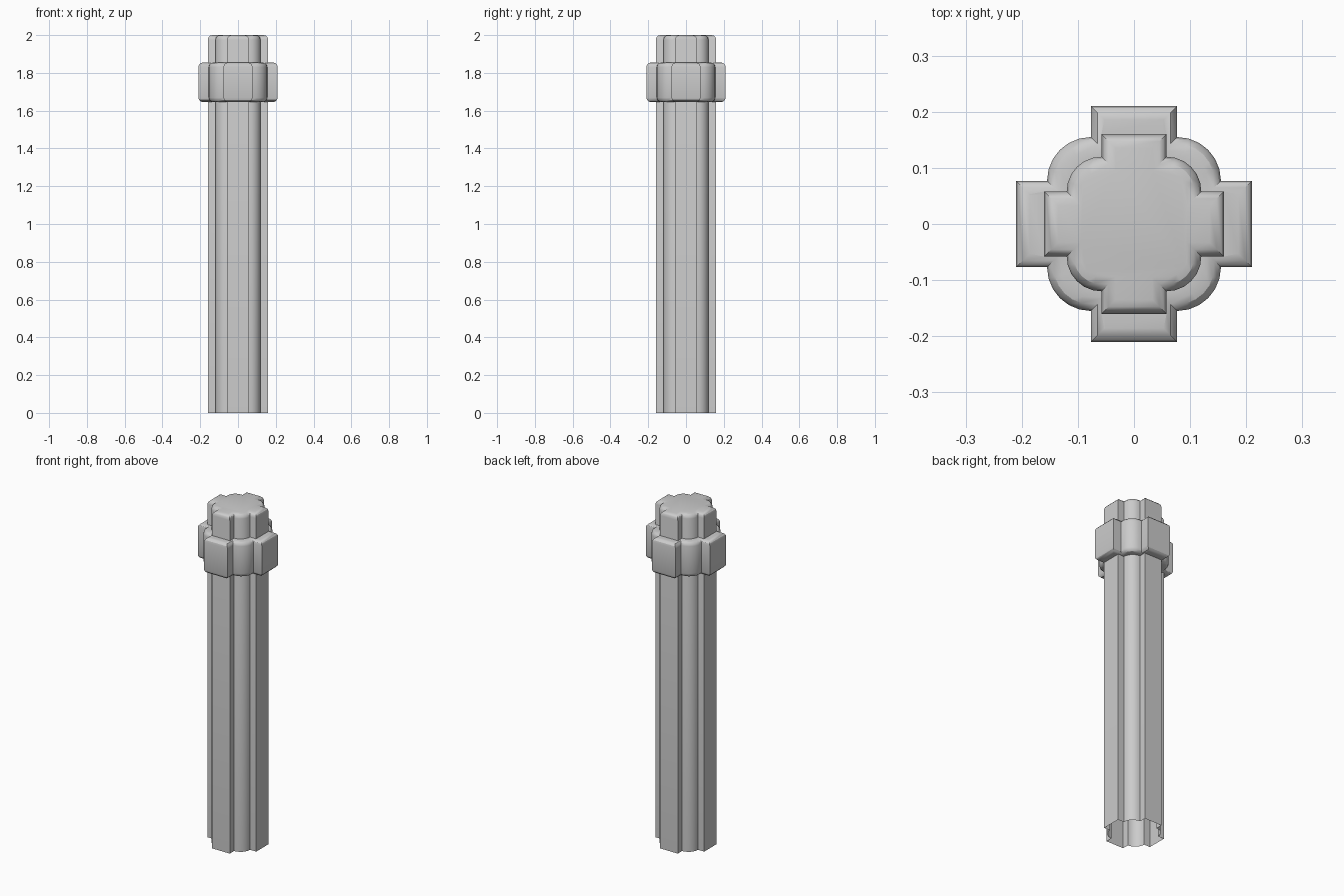
import bpy, bmesh
from math import sin, cos, pi

if "Cube" in bpy.data.objects:
    bpy.data.objects.remove(bpy.data.objects["Cube"])

ARC = 6  # segments in each rounded corner lobe


def section(arm, w, r, d):
    """Cross with rounded corner lobes, inset by d."""
    quarter = [(arm - d, -w + d), (arm - d, w - d)]
    for i in range(ARC + 1):
        t = i / ARC * pi / 2
        x, y = w + (r - d) * cos(t), w + (r - d) * sin(t)
        if i == 0:
            y -= d
        if i == ARC:
            x -= d
        quarter.append((x, y))
    pts = []
    for _ in range(4):
        pts += quarter
        quarter = [(-y, x) for x, y in quarter]
    return pts


def loft(name, rings, cap_top):
    """Skin a stack of (outline, z) rings."""
    bm = bmesh.new()
    loops = [[bm.verts.new((x, y, z)) for x, y in pts] for pts, z in rings]
    n = len(loops[0])
    for a, b in zip(loops, loops[1:]):
        for i in range(n):
            j = (i + 1) % n
            bm.faces.new((a[i], a[j], b[j], b[i]))
    if cap_top:
        bm.faces.new(loops[-1])
    me = bpy.data.meshes.new(name)
    bm.to_mesh(me)
    bm.free()
    ob = bpy.data.objects.new(name, me)
    bpy.context.collection.objects.link(ob)
    bpy.ops.object.select_all(action='DESELECT')
    ob.select_set(True)
    bpy.context.view_layer.objects.active = ob
    bpy.ops.object.shade_smooth_by_angle(angle=pi / 6)
    return ob


def rounded(dims, z, b, sign, steps=3):
    """Rings of a rounded edge; sign +1 rounds the top, -1 the bottom."""
    rings = []
    for i in range(steps + 1):
        t = i / steps * pi / 2
        rings.append((section(*dims, b * (1 - cos(t))), z - sign * b * (1 - sin(t))))
    return rings if sign > 0 else rings[::-1]


SHAFT = (0.16, 0.058, 0.062)
COLLAR = (0.21, 0.077, 0.078)

# Fluted shaft, open at the bottom, rounded at the top
loft("shaft", [(section(*SHAFT, 0), 0)] + rounded(SHAFT, 2.0, 0.025, 1), True)

# Collar ring wrapped around the shaft
inner = section(*SHAFT, 0)
loft("collar", [(inner, 1.645)] + rounded(COLLAR, 1.645, 0.024, -1)
     + rounded(COLLAR, 1.855, 0.024, 1) + [(inner, 1.855)], False)
